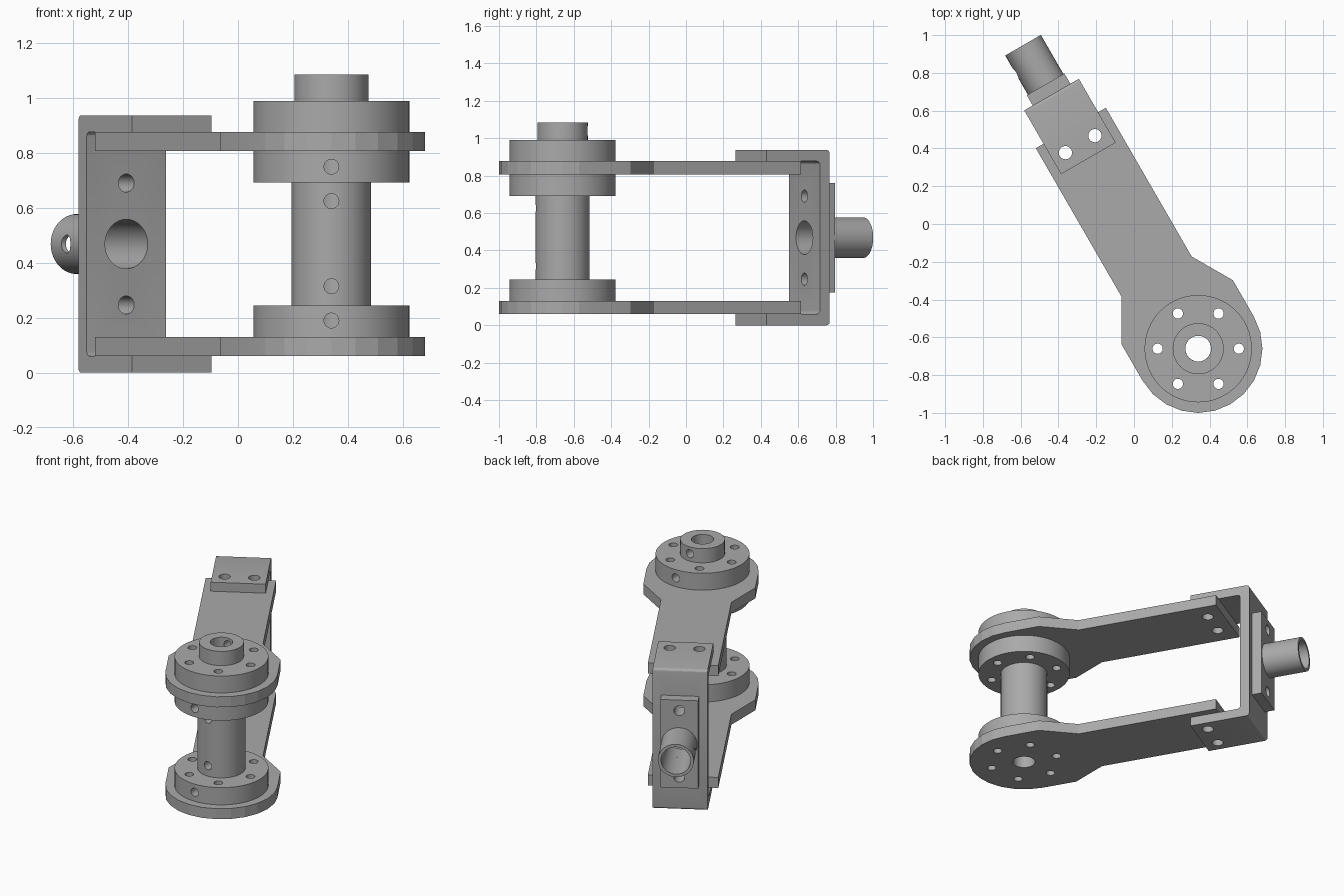
import bpy, bmesh, math
from mathutils import Matrix, Vector

cube = bpy.data.objects.get("Cube")
if cube:
    bpy.data.objects.remove(cube, do_unlink=True)

metal = bpy.data.materials.new("grey_metal")
metal.use_nodes = True
GREY = (0.4, 0.4, 0.4, 1)
metal.diffuse_color = GREY
metal.node_tree.nodes["Principled BSDF"].inputs["Base Color"].default_value = GREY

# Hub axis frame, and arm frame (y runs along the arm, away from the hub)
HUB = Matrix.Translation((0.34, -0.66, 0))
ARM = HUB @ Matrix.Rotation(math.radians(30), 4, 'Z')
TOP = 0.937
MID = TOP / 2


def finish(name, bm, frame):
    bmesh.ops.recalc_face_normals(bm, faces=bm.faces[:])
    mesh = bpy.data.meshes.new(name)
    bm.to_mesh(mesh)
    bm.free()
    mesh.transform(frame)
    mesh.materials.append(metal)
    ob = bpy.data.objects.new(name, mesh)
    bpy.context.collection.objects.link(ob)
    return ob


def prism(name, points, vec, frame=ARM, round_at=(), radius=0.02):
    bm = bmesh.new()
    verts = [bm.verts.new(p) for p in points]
    face = bm.faces.new(verts)
    new = bmesh.ops.extrude_face_region(bm, geom=[face], use_keep_orig=True)["geom"]
    moved = [v for v in new if isinstance(v, bmesh.types.BMVert)]
    bmesh.ops.translate(bm, verts=moved, vec=vec)
    bm.edges.index_update()
    edges = [e for i in round_at for e in verts[i].link_edges
             if e.other_vert(verts[i]) in moved]
    if edges:
        bmesh.ops.bevel(bm, geom=edges, offset=radius, segments=4,
                        profile=0.5, affect='EDGES')
    return finish(name, bm, frame)


def lathe(name, profile, frame, steps=64):
    bm = bmesh.new()
    verts = [bm.verts.new((r, 0, z)) for r, z in profile]
    edges = [bm.edges.new((v, verts[i - 1])) for i, v in enumerate(verts)]
    bmesh.ops.spin(bm, geom=verts + edges, cent=(0, 0, 0), axis=(0, 0, 1),
                   angle=math.tau, steps=steps, use_duplicate=False)
    bmesh.ops.remove_doubles(bm, verts=bm.verts[:], dist=1e-5)
    return finish(name, bm, frame)


def cutter(name, rods, frame):
    """Joined round rods, each given as radius, start, end."""
    bm = bmesh.new()
    for radius, start, end in rods:
        a, b = Vector(start), Vector(end)
        turn = (b - a).to_track_quat('Z', 'Y').to_matrix().to_4x4()
        bmesh.ops.create_cone(bm, cap_ends=True, segments=32, radius1=radius,
                              radius2=radius, depth=(b - a).length,
                              matrix=Matrix.Translation((a + b) / 2) @ turn)
    ob = finish(name, bm, frame)
    ob.hide_render = True
    return ob


def cut(ob, *cutters):
    for c in cutters:
        mod = ob.modifiers.new("holes", 'BOOLEAN')
        mod.operation = 'DIFFERENCE'
        mod.solver = 'EXACT'
        mod.object = c
    bpy.context.view_layer.update()
    graph = bpy.context.evaluated_depsgraph_get()
    mesh = bpy.data.meshes.new_from_object(ob.evaluated_get(graph))
    ob.modifiers.clear()
    ob.data = mesh


# Hole cutters
ring = [(0.215 * math.cos(k * math.tau / 6), 0.215 * math.sin(k * math.tau / 6))
        for k in range(6)]
bolt_holes = cutter("bolt_holes", [(0.027, (x, y, -0.1), (x, y, 1.2)) for x, y in ring], HUB)
bore_hole = cutter("bore_hole", [(0.068, (0, 0, -0.1), (0, 0, 1.2))], HUB)
front_screws = cutter("front_screws", [(0.027, (0, -0.4, z), (0, -0.03, z))
                                       for z in (0.19, 0.315, 0.625, 0.75)], HUB)
back_screws = cutter("back_screws", [(0.027, (0, 0.4, z), (0, 0.03, z))
                                     for z in (0.935, 1.04)], HUB)
flange_holes = cutter("flange_holes", [(0.035, (x, 1.25, -0.1), (x, 1.25, 1.2))
                                       for x in (-0.09, 0.09)], ARM)
web_holes = cutter("web_holes", [(r, (0, 1.4, z), (0, 2, z)) for r, z in
                                 ((0.033, MID - 0.222), (0.09, MID), (0.033, MID + 0.222))], ARM)
tube_screw = cutter("tube_screw", [(0.033, (-0.2, 1.745, MID), (0, 1.745, MID))], ARM)

parts = []

# Two arm plates: straight bar flaring to a rounded hub end
right_side = [(0.214, 1.349), (0.214, 0.44), (0.34, 0.222)]
arc = [(0.34 * math.cos(k * math.pi / 12), -0.34 * math.sin(k * math.pi / 12))
       for k in range(13)]
outline = right_side + arc + [(-x, y) for x, y in reversed(right_side)]
for name, z in (("lower_arm_plate", 0.06), ("upper_arm_plate", TOP - 0.13)):
    plate = prism(name, [(x, y, z) for x, y in outline], (0, 0, 0.07))
    cut(plate, bolt_holes, bore_hole, flange_holes)
    parts.append(plate)

# Spool between the plates, and hub cap above
spool = lathe("spool", [(0.068, 0.13), (0.284, 0.13), (0.284, 0.245), (0.145, 0.245),
                        (0.145, 0.692), (0.284, 0.692), (0.284, 0.807), (0.068, 0.807)], HUB)
cut(spool, bolt_holes, front_screws)
hub_cap = lathe("hub_cap", [(0.068, 0.877), (0.284, 0.877), (0.284, 0.99),
                            (0.135, 0.99), (0.135, 1.085), (0.068, 1.085)], HUB)
cut(hub_cap, bolt_holes, back_screws)
parts += [spool, hub_cap]

# U bracket joining the arm ends
near, web, far, thick = 1.163, 1.493, 1.553, 0.06
section = [(near, 0), (far, 0), (far, TOP), (near, TOP), (near, TOP - thick),
           (web, TOP - thick), (web, thick), (near, thick)]
bracket = prism("u_bracket", [(-0.167, y, z) for y, z in section], (0.334, 0, 0),
                round_at=(1, 2, 5, 6))
cut(bracket, flange_holes, web_holes)
parts.append(bracket)

# Backing plate and tube socket
low, high = MID - 0.293, MID + 0.293
back_plate = prism("backing_plate", [(-0.115, far, low), (0.115, far, low),
                                     (0.115, far, high), (-0.115, far, high)], (0, 0.063, 0))
cut(back_plate, web_holes)
along = ARM @ Matrix.Translation((0, 0, MID)) @ Matrix.Rotation(-math.pi / 2, 4, 'X')
tube = lathe("tube_socket", [(0.09, 1.616), (0.109, 1.616), (0.109, 1.855), (0.09, 1.855)], along)
cut(tube, tube_screw)
parts += [back_plate, tube]

# Remove the cutters and smooth the round surfaces
for c in (bolt_holes, bore_hole, front_screws, back_screws, flange_holes, web_holes, tube_screw):
    bpy.data.objects.remove(c, do_unlink=True)
bpy.ops.object.select_all(action='DESELECT')
for ob in parts:
    ob.select_set(True)
bpy.context.view_layer.objects.active = parts[0]
bpy.ops.object.shade_smooth_by_angle(angle=math.radians(12))
